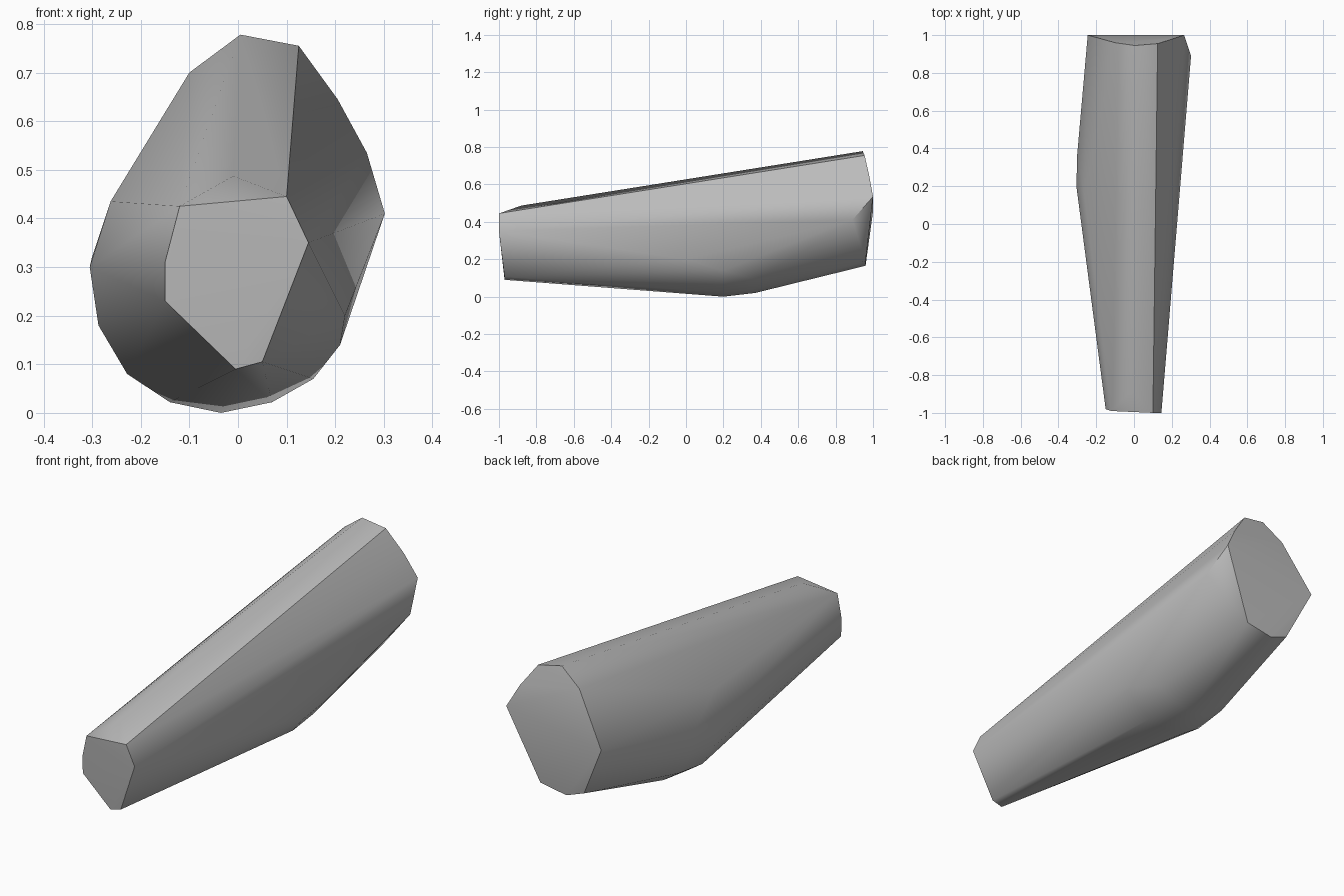
import bpy
import bmesh
import math

default_cube = bpy.data.objects.get("Cube")
if default_cube:
    bpy.data.objects.remove(default_cube, do_unlink=True)


def flat_material(name, colour):
    material = bpy.data.materials.new(name)
    material.use_nodes = True
    material.diffuse_color = colour
    shader = next(n for n in material.node_tree.nodes if n.type == "BSDF_PRINCIPLED")
    shader.inputs["Base Color"].default_value = colour
    return material


def hull_object(name, points, material):
    """Wrap a closed convex skin around the given corner points."""
    bm = bmesh.new()
    for point in points:
        bm.verts.new(point)
    hull = bmesh.ops.convex_hull(bm, input=bm.verts[:])
    inside = set(hull["geom_interior"]) | set(hull["geom_unused"])
    loose = [item for item in inside if isinstance(item, bmesh.types.BMVert)]
    bmesh.ops.delete(bm, geom=loose, context="VERTS")
    # Merge coplanar triangles into clean flat facets
    bmesh.ops.dissolve_limit(bm, angle_limit=math.radians(1), verts=bm.verts[:], edges=bm.edges[:])
    bmesh.ops.recalc_face_normals(bm, faces=bm.faces[:])
    mesh = bpy.data.meshes.new(name)
    bm.to_mesh(mesh)
    bm.free()
    mesh.materials.append(material)
    obj = bpy.data.objects.new(name, mesh)
    bpy.context.collection.objects.link(obj)
    bpy.ops.object.select_all(action="DESELECT")
    bpy.context.view_layer.objects.active = obj
    obj.select_set(True)
    bpy.ops.object.shade_smooth_by_angle(angle=math.radians(35))
    return obj


# Narrow front end
front_end = [
    (-.12, -.99, .425), (.10, -1, .445), (.145, -1, .35), (.05, -.97, .105),
    (-.005, -.97, .09), (-.15, -.975, .23), (-.15, -.98, .31),
]

# Wide back end
back_end = [
    (.005, .945, .778), (.125, .955, .755), (.205, .98, .645), (.265, 1, .535),
    (.11, .96, .19), (-.03, .96, .165), (-.125, .96, .2), (-.245, 1, .455), (-.1, .96, .7),
]

# Rounded belly section, as (x, z), repeated slightly raised further back
belly_profile = [
    (-.305, .3), (-.287, .18), (-.228, .08), (-.14, .022), (-.035, 0),
    (.07, .022), (.155, .07), (.21, .14),
]
belly = [(x, .2, z) for x, z in belly_profile]
belly += [(x * .985, .37, z + .02) for x, z in belly_profile]

# Shoulder corners along the top and sides
shoulders = [(-.01, -.88, .487), (-.262, .15, .435), (.22, 0, .2), (.302, .89, .41)]

grey = flat_material("plain grey", (.5, .5, .5, 1))
hull_object("tapered_body", front_end + back_end + belly + shoulders, grey)
